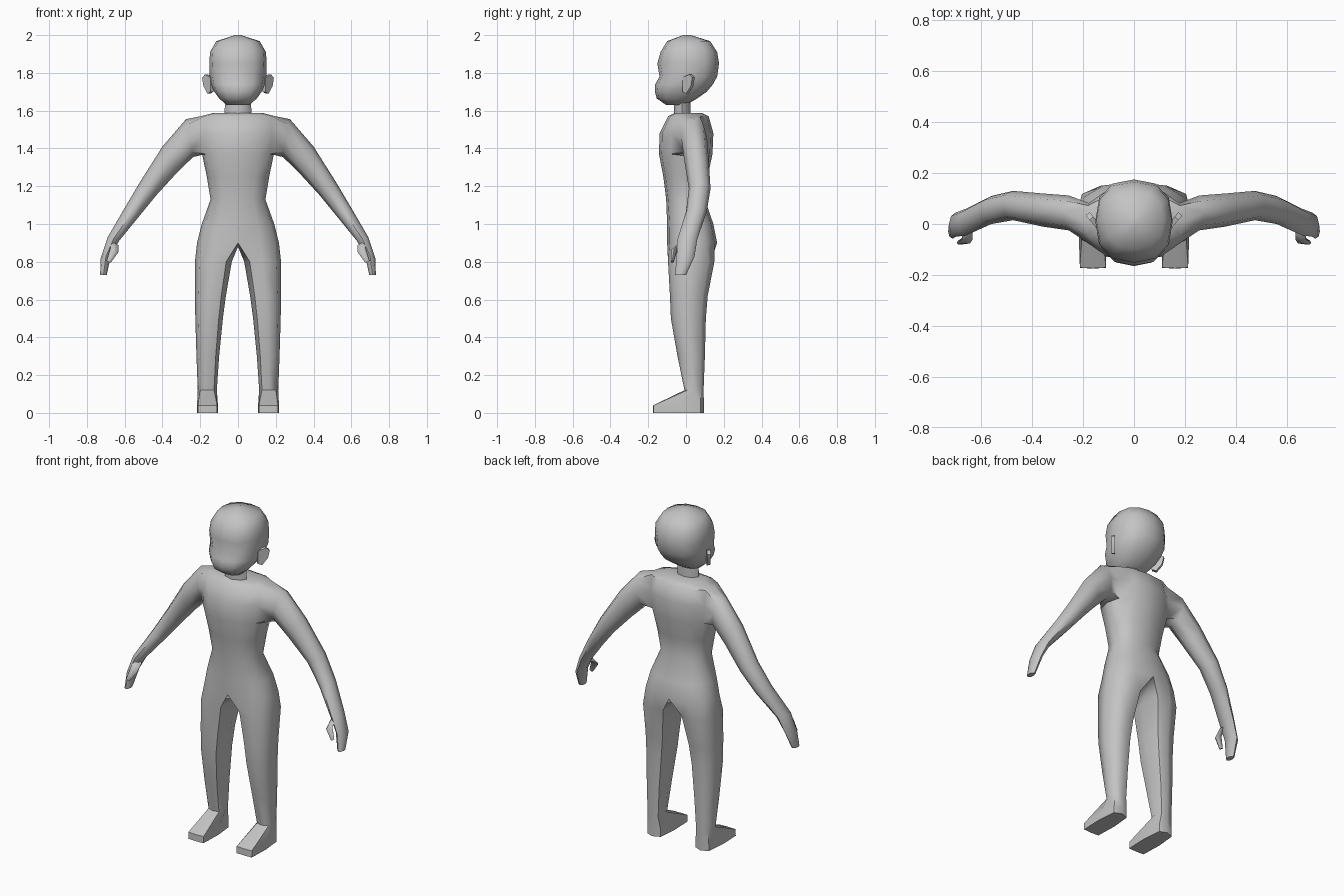
import bpy, bmesh, math
from mathutils import Vector

if "Cube" in bpy.data.objects:
    bpy.data.objects.remove(bpy.data.objects["Cube"])

grey = bpy.data.materials.new("plain grey")
grey.diffuse_color = (0.55, 0.55, 0.55, 1)
grey.use_nodes = True
grey.node_tree.nodes["Principled BSDF"].inputs["Base Color"].default_value = grey.diffuse_color


def finish(name, bm, mirror=True, angle=55):
    bmesh.ops.recalc_face_normals(bm, faces=bm.faces)
    me = bpy.data.meshes.new(name)
    bm.to_mesh(me)
    bm.free()
    me.materials.append(grey)
    ob = bpy.data.objects.new(name, me)
    bpy.context.collection.objects.link(ob)
    bpy.ops.object.select_all(action='DESELECT')
    bpy.context.view_layer.objects.active = ob
    ob.select_set(True)
    bpy.ops.object.shade_smooth_by_angle(angle=math.radians(angle))
    if mirror:
        ob.modifiers.new("Mirror", 'MIRROR').use_clip = True
    return ob


def ring(bm, pts):
    return [bm.verts.new(p) for p in pts]


def skin(bm, a, b, closed=True, skip=()):
    """Quads between two rings of equal length."""
    n = len(a)
    for i in range(n if closed else n - 1):
        if i not in skip:
            j = (i + 1) % n
            bm.faces.new((a[i], a[j], b[j], b[i]))


# half cross-section, front centre round the side to back centre
HX = (0, .55, .9, 1, .9, .55, 0)
HY = (0, .05, .22, .5, .78, .95, 1)


def half(z, w, yf, yb):
    return [(w * fx, yf + (yb - yf) * fy, z) for fx, fy in zip(HX, HY)]


# ---- body: half torso, leg with foot, arm with hand, mirrored
bm = bmesh.new()
torso = [ring(bm, half(*r)) for r in (
    (.90, .217, -.10, .165), (1.0, .192, -.10, .145), (1.13, .145, -.105, .10),
    (1.25, .165, -.12, .115), (1.37, .19, -.143, .14), (1.48, .198, -.14, .145),
    (1.57, .20, -.095, .12), (1.588, .13, -.06, .085))]
for i in range(7):
    skin(bm, torso[i], torso[i + 1], False, (2, 3) if i in (4, 5) else ())
bm.faces.new(torso[-1])

# leg and foot
LX, LY = (.15, .5, .88, 1, .88, .5, .15, 0), (.08, 0, .13, .5, .87, 1, .92, .5)
FX, FY = (.04, .5, .96, 1, .9, .5, .1, 0), (.01, 0, .01, .5, .93, 1, .93, .5)
prev = torso[0] + [bm.verts.new((0, .03, .88))]
for z, x0, x1, yf, yb in (
        (.80, .033, .228, -.095, .15), (.62, .064, .228, -.085, .115),
        (.50, .08, .226, -.08, .105), (.30, .10, .22, -.045, .10),
        (.12, .112, .213, -.008, .093), (.04, .106, .217, -.174, .095),
        (0, .106, .217, -.175, .095)):
    sx, sy = (FX, FY) if z < .1 else (LX, LY)
    cur = ring(bm, [(x0 + (x1 - x0) * u, yf + (yb - yf) * v, z) for u, v in zip(sx, sy)])
    skin(bm, prev, cur)
    prev = cur
bm.faces.new(prev)

# arm grows from the open patch at the shoulder
t = torso
prev = [t[6][3], t[6][2], t[5][2], t[4][2], t[4][3], t[4][4], t[5][4], t[6][4]]
for ox, oz, ix, iz, yf, yb in (
        (.275, 1.555, .237, 1.355, -.025, .112), (.40, 1.41, .32, 1.275, -.01, .12),
        (.52, 1.22, .43, 1.155, .015, .13), (.60, 1.085, .52, 1.045, .0, .11),
        (.69, .93, .63, .91, -.045, .06), (.727, .82, .672, .835, -.05, .045),
        (.73, .73, .695, .73, -.058, .0)):
    o, i = Vector((ox, 0, oz)), Vector((ix, 0, iz))
    cur = []
    for k in range(8):
        a = math.tau * k / 8
        p = (o + i) / 2 + (o - i) / 2 * math.cos(a)
        p.y = (yf + yb) / 2 - (yb - yf) / 2 * math.sin(a)
        cur.append(bm.verts.new(p))
    skin(bm, prev, cur)
    prev = cur
bm.faces.new(prev)
finish("body", bm)

# ---- thumbs
bm = bmesh.new()
prev = None
for x, y, z, r in ((.655, -.02, .90, .022), (.655, -.062, .86, .021), (.685, -.073, .80, .011)):
    cur = ring(bm, [(x + r * math.cos(a), y + r * .8 * math.sin(a), z + r * .5 * math.cos(a))
                    for a in (math.tau * k / 6 for k in range(6))])
    if prev:
        skin(bm, prev, cur)
    else:
        bm.faces.new(cur)
    prev = cur
bm.faces.new(prev)
finish("thumbs", bm)

# ---- head
bm = bmesh.new()
rings = [ring(bm, half(*r)) for r in (
    (1.63, .06, -.105, .0), (1.665, .10, -.155, .06), (1.70, .125, -.165, .11),
    (1.74, .142, -.163, .143), (1.78, .15, -.14, .165), (1.85, .152, -.152, .175),
    (1.91, .148, -.135, .165), (1.968, .115, -.10, .128), (2.0, .015, -.015, .025))]
for a, b in zip(rings, rings[1:]):
    skin(bm, a, b, False)
bm.faces.new(rings[0])
bm.faces.new(rings[-1])
finish("head", bm)

# ---- neck
bm = bmesh.new()
bmesh.ops.create_cone(bm, cap_ends=True, segments=8, radius1=.072, radius2=.068, depth=.14)
for v in bm.verts:
    v.co = (v.co.x, v.co.y * .62 - .02, v.co.z + 1.62)
finish("neck", bm, False)

# ---- ears: thin plates swept outward and back
bm = bmesh.new()
out, nrm = Vector((.65, .76, 0)), Vector((.76, -.65, 0))
sides = []
for s in (-.01, .01):
    sides.append(ring(bm, [Vector((.138, -.012, z)) + out * d + nrm * s for d, z in (
        (0, 1.70), (0, 1.775), (.045, 1.792), (.068, 1.775), (.058, 1.73), (.025, 1.69))]))
    bm.faces.new(sides[-1])
skin(bm, *sides)
finish("ears", bm, angle=40)
